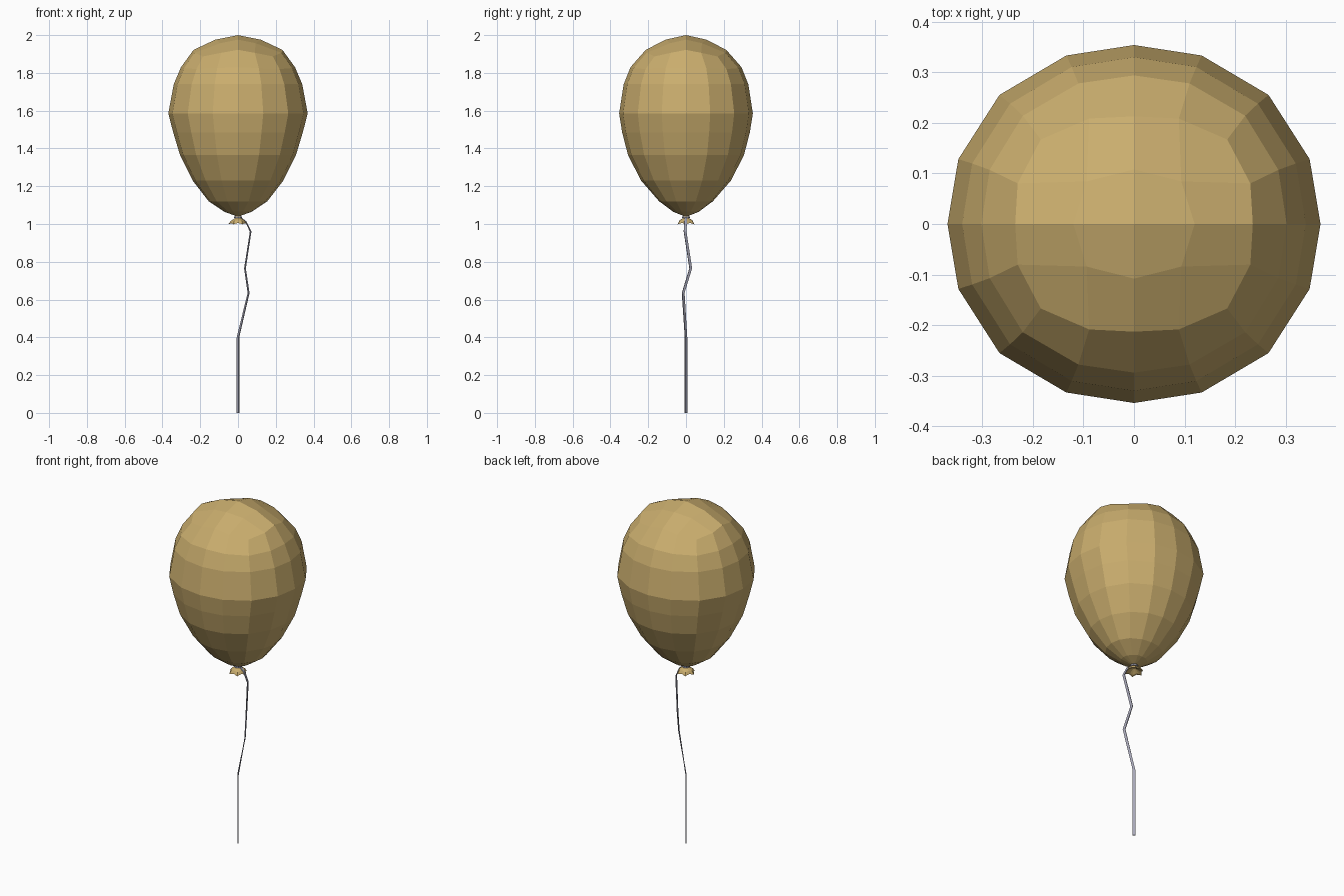
import bpy, bmesh, math
from mathutils import Vector

if "Cube" in bpy.data.objects:
    bpy.data.objects.remove(bpy.data.objects["Cube"])


def material(name, rgb):
    m = bpy.data.materials.new(name)
    m.diffuse_color = (*rgb, 1)
    m.use_nodes = True
    m.node_tree.nodes["Principled BSDF"].inputs["Base Color"].default_value = m.diffuse_color
    return m


gold = material("tan_gold_rubber", (0.59, 0.42, 0.155))
grey = material("grey_string", (0.38, 0.38, 0.47))


def finish(bm, name, mat):
    bmesh.ops.recalc_face_normals(bm, faces=bm.faces)
    mesh = bpy.data.meshes.new(name)
    bm.to_mesh(mesh)
    bm.free()
    mesh.materials.append(mat)
    ob = bpy.data.objects.new(name, mesh)
    bpy.context.collection.objects.link(ob)
    return ob


def bridge(bm, a, b):
    n = len(a)
    for k in range(n):
        bm.faces.new((a[k], a[(k + 1) % n], b[(k + 1) % n], b[k]))


# Balloon body: 16-sided rings (z, x radius, y radius, corner bulge, corner drop)
rings = [
    (1.922, 0.235, 0.213, 0.11, 0.035),
    (1.83, 0.302, 0.294, 0.03, 0.01),
    (1.74, 0.340, 0.330, 0.02, 0),
    (1.585, 0.369, 0.354, 0.02, 0),
    (1.485, 0.343, 0.338, 0.02, 0),
    (1.365, 0.307, 0.307, 0.02, 0),
    (1.23, 0.240, 0.238, 0.01, 0),
    (1.12, 0.155, 0.142, 0.03, 0),
    (1.065, 0.073, 0.068, 0, 0),
    (1.045, 0.018, 0.018, 0, 0),
]
bm = bmesh.new()
loops = []
for z, rx, ry, bulge, drop in rings:
    loop = []
    for k in range(16):
        a = k * math.pi / 8 - 0.025 * math.sin(k * math.pi / 2)
        s = math.sin(2 * a) ** 2
        loop.append(bm.verts.new((rx * (1 + bulge * s) * math.cos(a),
                                  ry * (1 + bulge * s) * math.sin(a), z - drop * s)))
    loops.append(loop)
for a, b in zip(loops, loops[1:]):
    bridge(bm, a, b)
bm.faces.new(loops[-1])

# Balloon crown: a 4 x 4 quad grid inside the top ring
grid = {}
for k in range(16):
    c, s = math.cos(k * math.pi / 8), math.sin(k * math.pi / 8)
    m = max(abs(c), abs(s))
    grid[round(2 * c / m), round(2 * s / m)] = loops[0][k]
for i in (-1, 0, 1):
    for j in (-1, 0, 1):
        d = abs(i) + abs(j)
        f = 0.78 if d == 2 else 1
        grid[i, j] = bm.verts.new((0.12 * i * f, 0.108 * j * f, (2.0, 1.976, 1.957)[d]))
for i in range(-2, 2):
    for j in range(-2, 2):
        bm.faces.new((grid[i, j], grid[i + 1, j], grid[i + 1, j + 1], grid[i, j + 1]))
finish(bm, "balloon_body", gold)

# Tied mouth: narrow neck flaring into a wavy skirt, hollow below
bm = bmesh.new()
loops = []
for z, r, wave in ((1.05, 0.016, 0), (1.033, 0.013, 0), (1.018, 0.036, 0.003),
                   (1.002, 0.046, 0.005), (1.005, 0.034, 0.004), (1.022, 0.008, 0)):
    loops.append([bm.verts.new(((r + wave * (-1) ** k) * math.cos(k * math.pi / 6),
                                (r + wave * (-1) ** k) * math.sin(k * math.pi / 6),
                                z - wave * 0.7 * (-1) ** k)) for k in range(12)])
for a, b in zip(loops, loops[1:]):
    bridge(bm, a, b)
bm.faces.new(loops[0])
bm.faces.new(loops[-1])
finish(bm, "balloon_mouth", gold)

# String wrapped round the neck
bm = bmesh.new()
loops = []
for k in range(8):
    a = k * math.pi / 4
    loops.append([bm.verts.new(((0.016 + 0.006 * math.cos(t)) * math.cos(a),
                                (0.016 + 0.006 * math.cos(t)) * math.sin(a),
                                1.036 + 0.006 * math.sin(t)))
                  for t in (math.pi / 4, 3 * math.pi / 4, 5 * math.pi / 4, 7 * math.pi / 4)])
for k in range(8):
    bridge(bm, loops[k], loops[(k + 1) % 8])
finish(bm, "string_knot", grey)

# Hanging string: thin flat ribbon on a kinked path; last value is its width direction
path = [(0.012, 0, 1.036, -80), (0.04, -0.002, 1.015, -80), (0.067, -0.005, 0.96, -75),
        (0.037, 0.025, 0.765, -70), (0.056, -0.015, 0.635, -65),
        (0, 0, 0.40, -45), (0, 0, 0, -45)]
bm = bmesh.new()
loops = []
for x, y, z, deg in path:
    a = math.radians(deg)
    wide = Vector((math.cos(a), math.sin(a), 0)) * 0.007
    thin = Vector((-math.sin(a), math.cos(a), 0)) * 0.0025
    loops.append([bm.verts.new(Vector((x, y, z)) + wide * u + thin * v)
                  for u, v in ((1, 1), (-1, 1), (-1, -1), (1, -1))])
for a, b in zip(loops, loops[1:]):
    bridge(bm, a, b)
bm.faces.new(loops[0])
bm.faces.new(loops[-1])
finish(bm, "hanging_string", grey)
